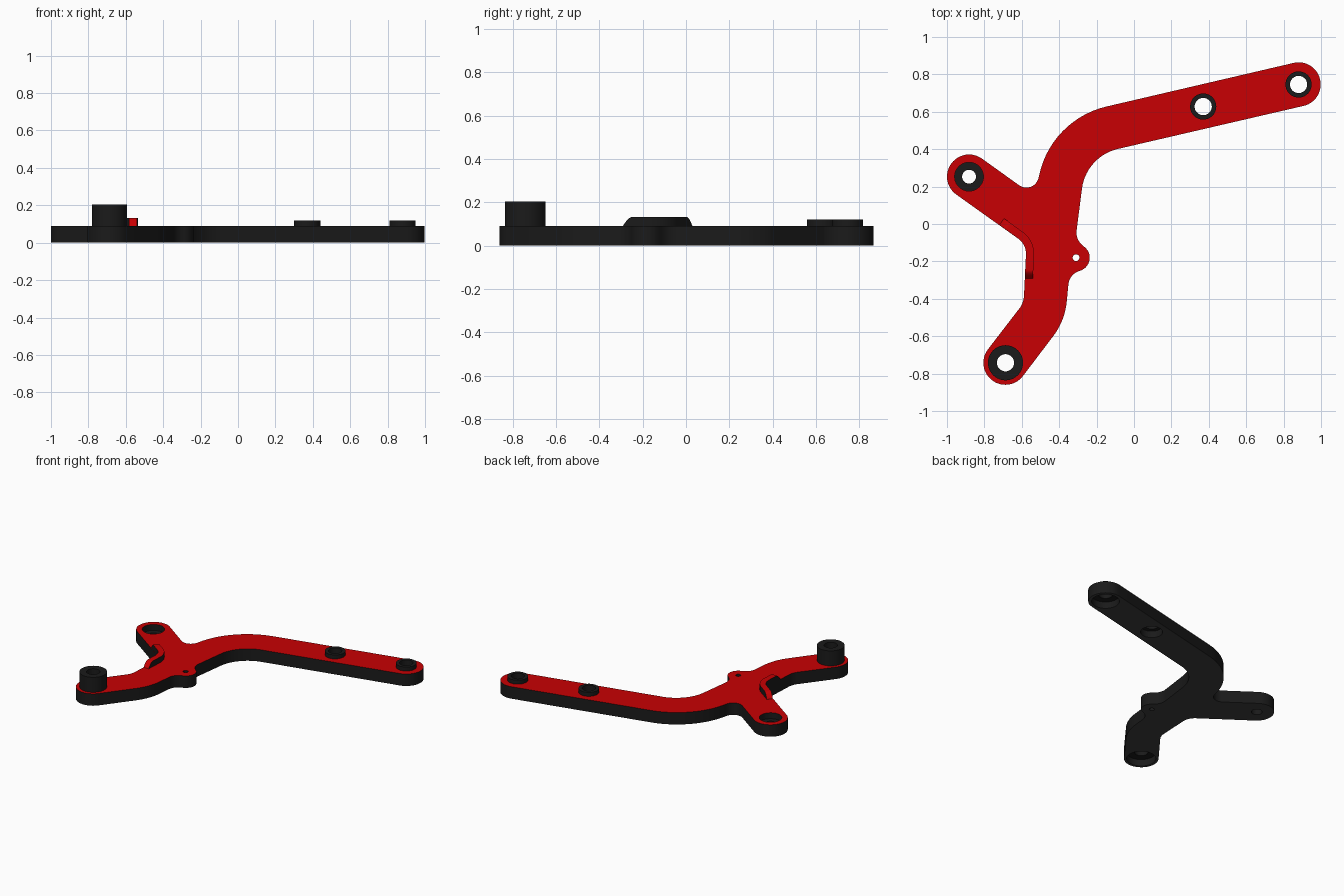
import bpy, bmesh, math
from mathutils import Vector

if "Cube" in bpy.data.objects:
    bpy.data.objects.remove(bpy.data.objects["Cube"])

def material(name, col):
    m = bpy.data.materials.new(name)
    m.diffuse_color = (*col, 1)
    m.use_nodes = True
    m.node_tree.nodes["Principled BSDF"].inputs["Base Color"].default_value = m.diffuse_color
    return m

RED = material("red paint", (0.58, 0.0, 0.001))
DARK = material("dark plastic", (0.0105, 0.0105, 0.0105))
GREY = material("grey underside", (0.047, 0.047, 0.047))
TOP = 0.09

def finish(bm, name, mats):
    bmesh.ops.recalc_face_normals(bm, faces=bm.faces[:])
    me = bpy.data.meshes.new(name)
    bm.to_mesh(me)
    bm.free()
    ob = bpy.data.objects.new(name, me)
    bpy.context.collection.objects.link(ob)
    for m in mats:
        me.materials.append(m)
    return ob

def smooth(ob):
    bpy.ops.object.select_all(action='DESELECT')
    ob.select_set(True)
    bpy.context.view_layer.objects.active = ob
    bpy.ops.object.shade_smooth_by_angle(angle=math.radians(35))

def fillet(prev, p, nxt, r, n=14):
    """Arc of radius r rounding the corner p."""
    a, b = (prev - p).normalized(), (nxt - p).normalized()
    half = a.angle(b) / 2
    t = r / math.tan(half)
    c = p + (a + b).normalized() * (r / math.sin(half))
    s, e = p + a * t - c, p + b * t - c
    sweep = math.atan2(s.x * e.y - s.y * e.x, s.dot(e))
    a0 = math.atan2(s.y, s.x)
    return [c + Vector((math.cos(a0 + sweep * i / n), math.sin(a0 + sweep * i / n))) * r
            for i in range(n + 1)]

def end_corners(c, d, r=0.118):
    """Two square corners that round into a semicircular arm end."""
    c, d = Vector(c), Vector(d).normalized()
    n = Vector((-d.y, d.x))
    return [(*(c + d * r - n * r), r * 0.995), (*(c + d * r + n * r), r * 0.995)]

LONG, MID, LUG, FOOT, EAR = (0.88, 0.746), (0.37, 0.628), (-0.882, 0.253), (-0.687, -0.742), (-0.31, -0.18)

# Plate outline: corner x, y, rounding radius, counter-clockwise
corners = end_corners(LONG, (0.973, 0.229))
corners += [(-0.448, 0.558, 0.48), (-0.53, 0.147, 0.067)]
corners += end_corners(LUG, (-0.81, 0.585))
corners += [(-0.575, -0.11, 0.1), (-0.59, -0.422, 0.12)]
corners += end_corners(FOOT, (-0.61, -0.79))
corners += [(-0.37, -0.518, 0.36), (-0.345, -0.267, 0.084), (-0.161, -0.211, 0.0725),
            (-0.313, -0.082, 0.09), (-0.256, 0.362, 0.25)]
V = [Vector(c[:2]) for c in corners]
outline = []
for i, c in enumerate(corners):
    outline += fillet(V[i - 1], V[i], V[(i + 1) % len(V)], c[2])

bm = bmesh.new()
low, high = ([bm.verts.new((p.x, p.y, z)) for p in outline] for z in (0, TOP))
bm.faces.new(low[::-1])
bm.faces.new(high)
for i in range(len(low)):
    j = (i + 1) % len(low)
    bm.faces.new((low[i], low[j], high[j], high[i]))
plate = finish(bm, "plate", [DARK, RED, GREY])

# Holes: centre, radius, bottom, top
holes = [(LONG, 0.07, -0.1, 0.2), (LONG, 0.095, -0.1, 0.05),
         (MID, 0.07, -0.1, 0.2), (MID, 0.076, -0.1, 0.05),
         (FOOT, 0.094, -0.1, 0.2), (FOOT, 0.1, -0.1, 0.05),
         (LUG, 0.037, -0.1, 0.2), (LUG, 0.077, 0.045, 0.2),
         (EAR, 0.018, -0.1, 0.2)]
for c, r, z0, z1 in holes:
    bpy.ops.mesh.primitive_cylinder_add(vertices=40, radius=r, depth=z1 - z0,
                                        location=(*c, (z0 + z1) / 2))
    cutter = bpy.context.object
    bpy.context.view_layer.objects.active = plate
    mod = plate.modifiers.new("hole", 'BOOLEAN')
    mod.operation, mod.solver, mod.object = 'DIFFERENCE', 'EXACT', cutter
    bpy.ops.object.modifier_apply(modifier=mod.name)
    bpy.data.objects.remove(cutter)

# Red top surface, grey underside, dark walls
for p in plate.data.polygons:
    if p.normal.z > 0.9 and p.center.z > TOP - 0.005:
        p.material_index = 1
    elif p.normal.z < -0.9 and p.center.z < 0.005:
        p.material_index = 2
    else:
        p.material_index = 0
smooth(plate)

# Bushings: turned tubes
def tube(name, c, ro, ri, z0, z1, n=40):
    bm = bmesh.new()
    prof = [(ro, z0), (ro, z1), (ri, z1), (ri, z0)]
    rings = [[bm.verts.new((c[0] + r * math.cos(2 * math.pi * i / n),
                            c[1] + r * math.sin(2 * math.pi * i / n), z))
              for i in range(n)] for r, z in prof]
    for j in range(4):
        a, b = rings[j], rings[(j + 1) % 4]
        for i in range(n):
            bm.faces.new((a[i], a[(i + 1) % n], b[(i + 1) % n], b[i]))
    smooth(finish(bm, name, [DARK]))

tube("end_bushing", LONG, 0.07, 0.046, 0.05, 0.12)
tube("middle_bushing", MID, 0.07, 0.046, 0.05, 0.12)
tube("tall_post", FOOT, 0.094, 0.046, 0.05, 0.203)

# Raised rib following the inner corner, ramped at both ends
start, corner, end = Vector((-0.72, -0.005)), Vector((-0.575, -0.11)), Vector((-0.5838, -0.29))
arc = fillet(start, corner, end, 0.1)
RAMP, WIDTH, RISE = 0.045, 0.043, 0.042
d0, d1 = (arc[0] - start).normalized(), (end - arc[-1]).normalized()
path = [start + d0 * RAMP * i / 6 for i in range(7)] + arc
path += [end - d1 * RAMP * (6 - i) / 6 for i in range(7)]
bm = bmesh.new()
rows = []
for i, p in enumerate(path):
    d = (path[min(i + 1, len(path) - 1)] - path[max(i - 1, 0)]).normalized()
    q = p + Vector((-d.y, d.x)) * WIDTH
    t = min(1, i / 6, (len(path) - 1 - i) / 6)
    h = TOP + RISE * math.sin(t * math.pi / 2) + 0.0005
    rows.append([bm.verts.new((*p, TOP - 0.01)), bm.verts.new((*p, h)),
                 bm.verts.new((*q, h)), bm.verts.new((*q, TOP - 0.01))])
for a, b in zip(rows, rows[1:]):
    for j in range(4):
        f = bm.faces.new((a[j], a[(j + 1) % 4], b[(j + 1) % 4], b[j]))
        f.material_index = int(j == 1)
for r in (rows[0], rows[-1]):
    bm.faces.new(r)
smooth(finish(bm, "rib", [DARK, RED]))
